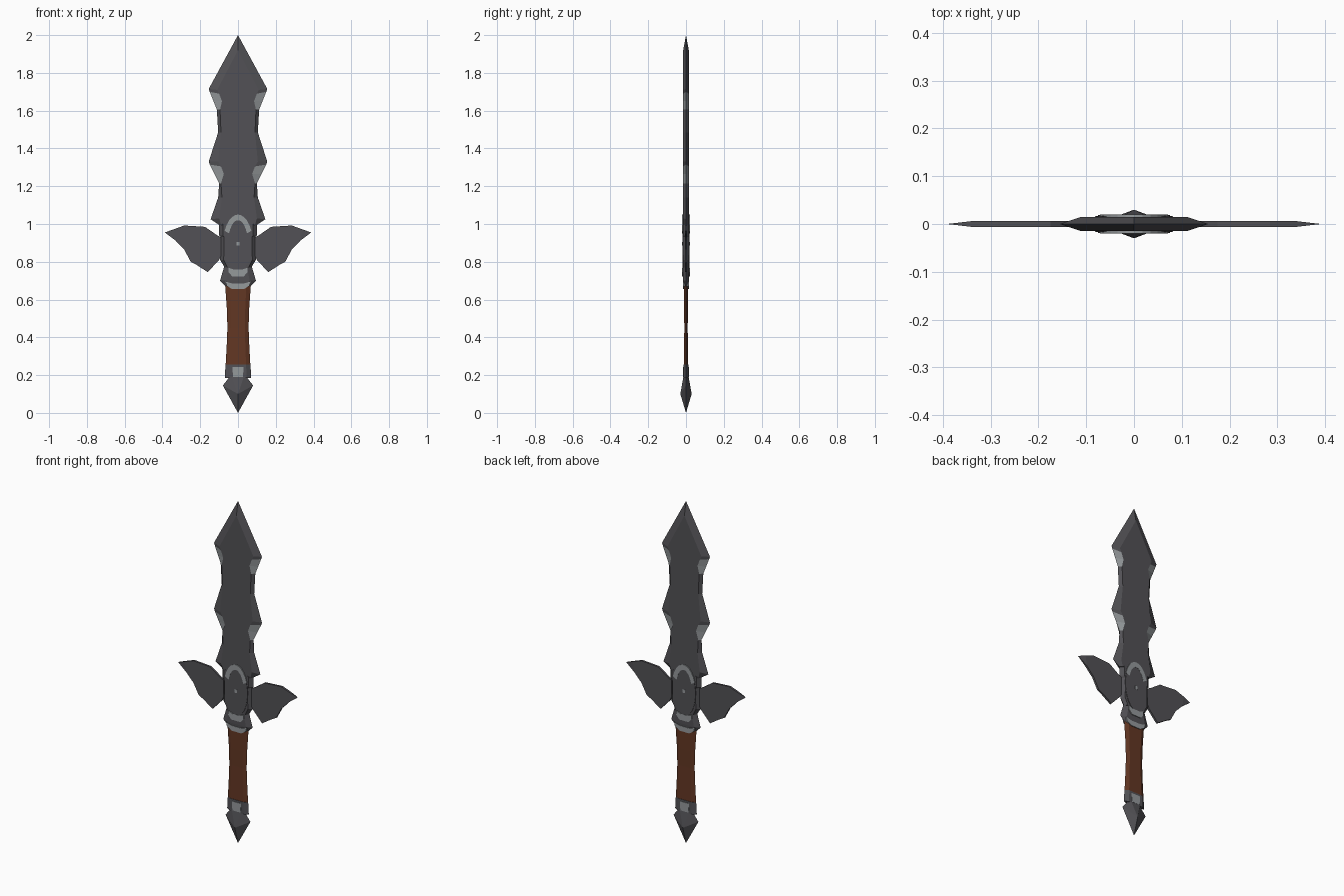
import bpy, bmesh, math

cube = bpy.data.objects.get("Cube")
if cube:
    bpy.data.objects.remove(cube)


def material(name, rgb):
    m = bpy.data.materials.new(name)
    m.use_nodes = True
    m.diffuse_color = (*rgb, 1)
    m.node_tree.nodes["Principled BSDF"].inputs["Base Color"].default_value = (*rgb, 1)
    return m


DARK = material("dark steel", (0.085, 0.083, 0.092))
LIGHT = material("light steel", (0.30, 0.32, 0.33))
LEATHER = material("brown leather", (0.125, 0.038, 0.017))


def finish(name, bm, mats):
    bmesh.ops.remove_doubles(bm, verts=bm.verts, dist=0.0001)
    bmesh.ops.recalc_face_normals(bm, faces=bm.faces)
    mesh = bpy.data.meshes.new(name)
    bm.to_mesh(mesh)
    bm.free()
    for m in mats:
        mesh.materials.append(m)
    ob = bpy.data.objects.new(name, mesh)
    bpy.context.collection.objects.link(ob)
    return ob


def loft(name, rows, mats, light_rows=()):
    """Six-sided flat section; row = edge z, edge half width, face z, face half width, depth."""
    bm = bmesh.new()
    rings = []
    for z, w, zi, wi, d in rows:
        pts = [(-w, 0, z), (-wi, -d, zi), (wi, -d, zi), (w, 0, z), (wi, d, zi), (-wi, d, zi)]
        rings.append([bm.verts.new(p) for p in pts])
    for i in range(len(rings) - 1):
        a, b = rings[i], rings[i + 1]
        for k in range(6):
            n = (k + 1) % 6
            f = bm.faces.new((a[k], a[n], b[n], b[k]))
            if i in light_rows and k not in (1, 4):
                f.material_index = 1
    for row, ring in ((rows[0], rings[0]), (rows[-1], rings[-1])):
        if row[1] > 0:
            bm.faces.new(ring)
    return finish(name, bm, mats)


def simple(rows, flat=0.65):
    return [(z, w, z, w * flat, d) for z, w, d in rows]


def prism(name, pts, mat, side=1):
    """Plate through the thickness; point = x, z, half depth."""
    bm = bmesh.new()
    front = [bm.verts.new((side * x, -d, z)) for x, z, d in pts]
    back = [bm.verts.new((side * x, d, z)) for x, z, d in pts]
    bm.faces.new(front)
    bm.faces.new(back[::-1])
    for i in range(len(pts)):
        j = (i + 1) % len(pts)
        bm.faces.new((front[i], front[j], back[j], back[i]))
    return finish(name, bm, [mat])


def symmetric_plate(name, half, depth, mat):
    pts = half + [(-x, z) for x, z in reversed(half)]
    return prism(name, [(x, z, depth) for x, z in pts], mat)


# Blade with two pairs of barbs, bright bevels below each barb
T = 0.015
loft("blade", [
    (0.995, 0.10, 0.995, 0.09, T),
    (1.025, 0.145, 1.03, 0.10, T),
    (1.14, 0.105, 1.14, 0.085, T),
    (1.215, 0.10, 1.215, 0.09, T),
    (1.265, 0.125, 1.265, 0.075, T),
    (1.315, 0.15, 1.305, 0.09, T),
    (1.33, 0.155, 1.33, 0.105, T),
    (1.485, 0.105, 1.485, 0.09, T),
    (1.605, 0.112, 1.605, 0.095, T),
    (1.65, 0.13, 1.65, 0.085, T),
    (1.70, 0.15, 1.69, 0.10, T),
    (1.715, 0.155, 1.71, 0.11, T),
    (2.0, 0, 1.92, 0, T),
], [DARK, LIGHT], light_rows=(3, 4, 8, 9))

# Guard core and flared collar
loft("guard_core", simple([
    (0.77, 0.07, 0.015), (0.81, 0.095, 0.017), (0.93, 0.09, 0.017),
    (0.94, 0.10, 0.017), (1.0, 0.10, 0.016)], 0.8), [DARK])
loft("guard_collar", simple([
    (0.655, 0.045, 0.012), (0.675, 0.07, 0.013), (0.70, 0.095, 0.015),
    (0.785, 0.07, 0.016)]), [DARK])

# Oval medallion on both faces, with a bright arch on top
oval = [(math.cos(a), math.sin(a)) for a in (math.tau * i / 24 for i in range(24))]
prism("medallion", [(0.075 * c, 0.9 + 0.148 * s, 0.019) for c, s in oval], DARK)
angles = [math.radians(25 + 130 * i / 10) for i in range(11)]
arch = [(0.078 * math.cos(a), 0.9 + 0.15 * math.sin(a), 0.02) for a in angles]
arch += [(0.052 * math.cos(a), 0.9 + 0.12 * math.sin(a), 0.02) for a in reversed(angles)]
prism("medallion_arch", arch, LIGHT)
symmetric_plate("medallion_stud", [(0.008, 0.885), (0.008, 0.905)], 0.02, LIGHT)

# Bright trims on the collars
symmetric_plate("upper_trim", [(0.03, 0.722), (0.05, 0.745), (0.05, 0.768), (0.02, 0.758)], 0.02, LIGHT)
symmetric_plate("lower_trim", [(0.03, 0.655), (0.06, 0.672), (0.066, 0.695), (0.03, 0.685)], 0.016, LIGHT)

# Wing guards with tapering tips
H = 0.006
wing = [(0.09, 0.93), (0.11, 0.94), (0.175, 0.985), (0.285, 0.992), (0.34, 0.972),
        (0.33, 0.912), (0.305, 0.885), (0.285, 0.865), (0.25, 0.80), (0.225, 0.787),
        (0.16, 0.745), (0.10, 0.81), (0.09, 0.83)]
for side, label in ((1, "left"), (-1, "right")):
    prism(label + "_wing", [(x, z, H) for x, z in wing], DARK, side)
    prism(label + "_wing_tip", [(0.34, 0.972, H), (0.387, 0.955, 0.0005), (0.33, 0.912, H)], DARK, side)

# Leather grip, waisted in the middle
loft("grip", simple([
    (0.245, 0.066, 0.011), (0.35, 0.06, 0.010), (0.45, 0.056, 0.009),
    (0.55, 0.059, 0.010), (0.675, 0.068, 0.011)]), [LEATHER])

# Lower collar and pointed pommel
loft("pommel_collar", simple([(0.185, 0.07, 0.013), (0.255, 0.066, 0.013)]), [DARK])
symmetric_plate("pommel_trim", [(0.026, 0.19), (0.03, 0.243)], 0.015, LIGHT)
loft("pommel", [
    (0, 0, 0, 0, 0), (0.145, 0.08, 0.10, 0, 0.03),
    (0.19, 0.045, 0.19, 0.03, 0.014)], [DARK])
